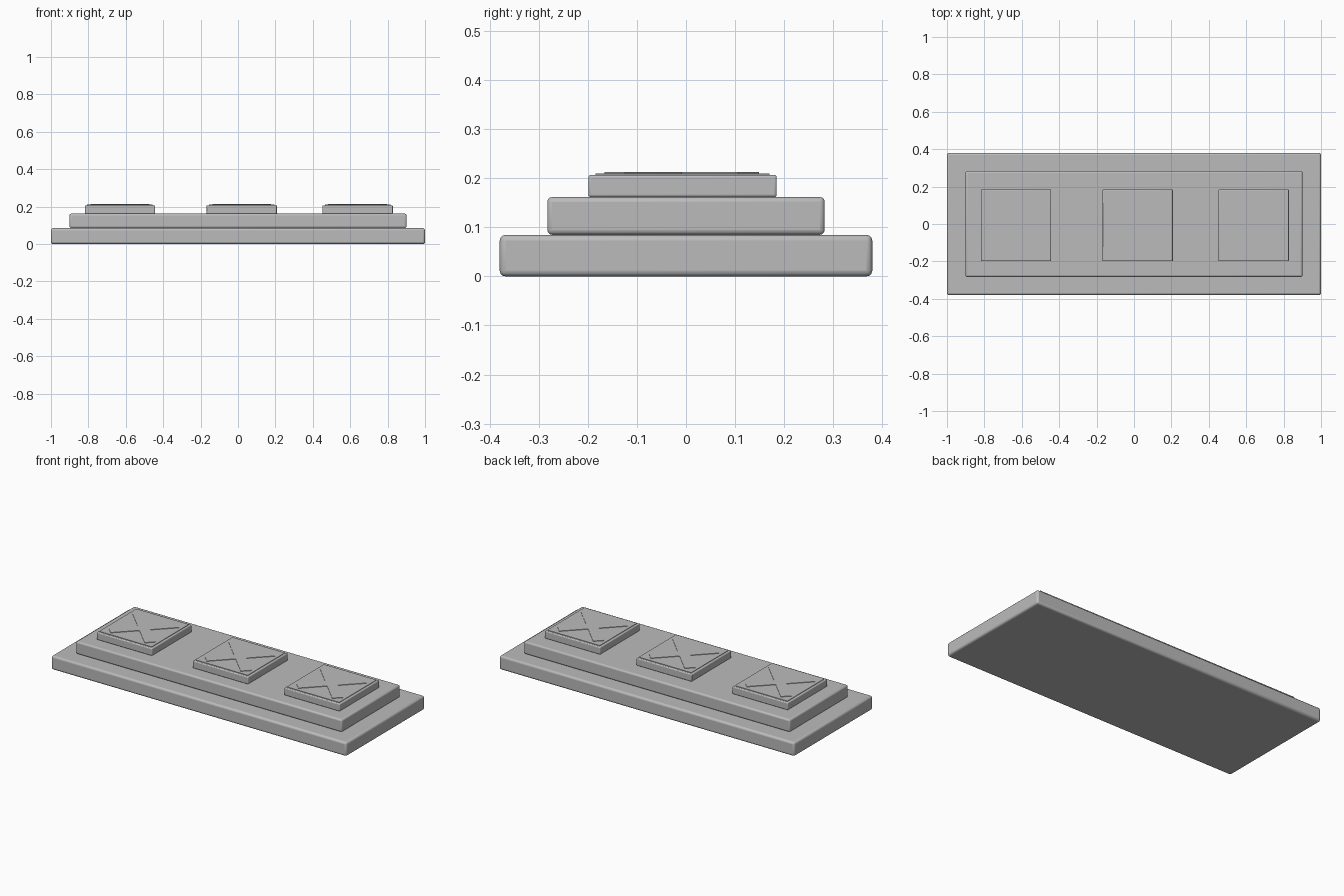
import bpy
import bmesh
from math import pi
from mathutils import Matrix, Vector

if "Cube" in bpy.data.objects:
    bpy.data.objects.remove(bpy.data.objects["Cube"], do_unlink=True)

# One plain stone colour
GREY = (0.5, 0.5, 0.5, 1)
stone = bpy.data.materials.new("stone_grey")
stone.use_nodes = True
stone.diffuse_color = GREY
bsdf = next(n for n in stone.node_tree.nodes if n.type == "BSDF_PRINCIPLED")
bsdf.inputs["Base Color"].default_value = GREY


def finish(name, bm, location):
    mesh = bpy.data.meshes.new(name)
    bmesh.ops.recalc_face_normals(bm, faces=bm.faces)
    bm.to_mesh(mesh)
    bm.free()
    mesh.materials.append(stone)
    obj = bpy.data.objects.new(name, mesh)
    obj.location = location
    bpy.context.collection.objects.link(obj)
    return obj


def slab(name, size, x, y, bottom, bevel=0.0):
    """Box standing on the height 'bottom', with softly rounded edges."""
    bm = bmesh.new()
    bmesh.ops.create_cube(bm, size=1)
    bmesh.ops.scale(bm, vec=size, verts=bm.verts)
    obj = finish(name, bm, (x, y, bottom + size[2] / 2))
    if bevel:
        mod = obj.modifiers.new("rounded_edges", "BEVEL")
        mod.width = bevel
        mod.segments = 3
        bpy.ops.object.select_all(action="DESELECT")
        obj.select_set(True)
        bpy.context.view_layer.objects.active = obj
        bpy.ops.object.shade_smooth_by_angle(angle=pi / 5)
    return obj


def cross(name, span, width, height, x, y, bottom):
    """Flat diagonal cross fitting a square of the given span."""
    half = width / 2
    reach = span / 2 ** 0.5 - half
    bm = bmesh.new()
    verts = []
    for i in range(4):
        turn = Matrix.Rotation(pi / 4 + i * pi / 2, 3, "Z")
        for p in ((reach, -half), (reach, half), (half, half)):
            verts.append(bm.verts.new(turn @ Vector((*p, 0))))
    face = bm.faces.new(verts)
    top = bmesh.ops.extrude_face_region(bm, geom=[face])["geom"]
    bmesh.ops.translate(bm, vec=(0, 0, height),
                        verts=[v for v in top if isinstance(v, bmesh.types.BMVert)])
    return finish(name, bm, (x, y, bottom))


# Stepped base
slab("lower_step", (2, 0.76, 0.085), 0, 0, 0, 0.012)
slab("upper_step", (1.802, 0.566, 0.077), 0, 0, 0.085, 0.01)

# Three square pads, each with a thin plate and a raised cross
for side, x in (("right", -0.631), ("middle", 0.02), ("left", 0.64)):
    slab(side + "_pad", (0.376, 0.384, 0.045), x, -0.007, 0.162, 0.005)
    slab(side + "_plate", (0.35, 0.355, 0.004), x, -0.007, 0.206)
    cross(side + "_cross", 0.315, 0.06, 0.004, x, -0.009, 0.209)
